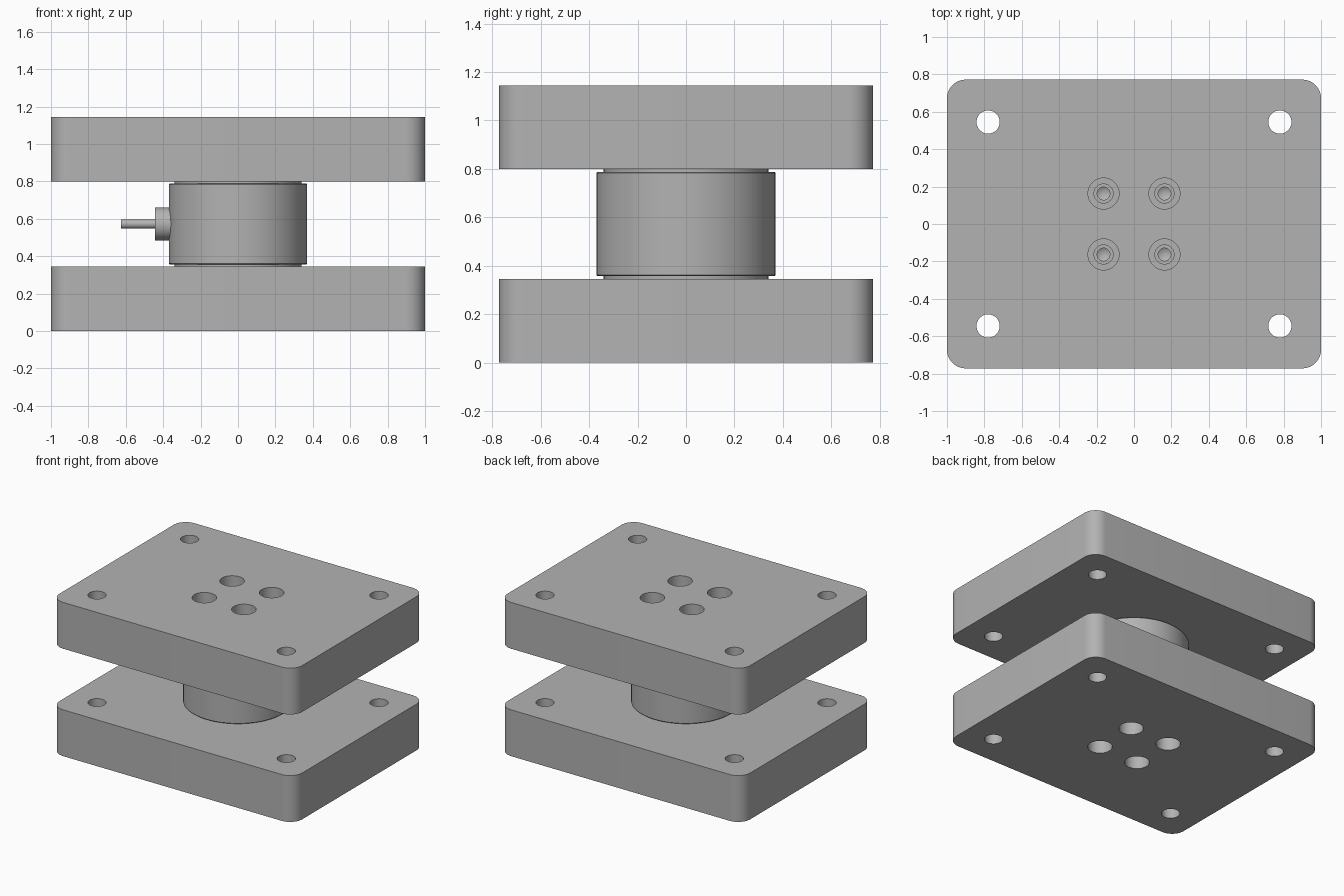
import bpy, bmesh, math
from mathutils import Matrix

cube = bpy.data.objects.get("Cube")
if cube:
    bpy.data.objects.remove(cube, do_unlink=True)

GREY = (0.45, 0.45, 0.45, 1)
steel = bpy.data.materials.new("plain grey metal")
steel.use_nodes = True
steel.diffuse_color = GREY
steel.node_tree.nodes["Principled BSDF"].inputs["Base Color"].default_value = GREY

PLATE_H, GAP_TOP, TOTAL = 0.345, 0.80, 1.145
MID = TOTAL / 2
BOLT = 0.163
SIGNS = [(a, b) for a in (-1, 1) for b in (-1, 1)]


def lathe(bm, profile, matrix=Matrix(), steps=48):
    """Closed solid of revolution about z from (radius, height) pairs."""
    rings = []
    for r, z in profile:
        if r == 0:
            rings.append([bm.verts.new(matrix @ Matrix.Translation((0, 0, z)).translation)])
            continue
        ring = []
        for i in range(steps):
            a = math.tau * i / steps
            p = Matrix.Translation((r * math.cos(a), r * math.sin(a), z)).translation
            ring.append(bm.verts.new(matrix @ p))
        rings.append(ring)
    for lo, hi in zip(rings, rings[1:]):
        for i in range(steps):
            j = (i + 1) % steps
            quad = [lo[i % len(lo)], lo[j % len(lo)], hi[j % len(hi)], hi[i % len(hi)]]
            bm.faces.new(list(dict.fromkeys(quad)))
    for ring in (rings[0], rings[-1]):
        if len(ring) > 1:
            bm.faces.new(ring)


def finish(bm, name):
    bmesh.ops.recalc_face_normals(bm, faces=bm.faces)
    mesh = bpy.data.meshes.new(name)
    bm.to_mesh(mesh)
    bm.free()
    mesh.materials.append(steel)
    ob = bpy.data.objects.new(name, mesh)
    bpy.context.collection.objects.link(ob)
    return ob


def smooth(ob):
    bpy.ops.object.select_all(action='DESELECT')
    ob.select_set(True)
    bpy.context.view_layer.objects.active = ob
    bpy.ops.object.shade_smooth_by_angle(angle=math.radians(30))


def drill(ob, cutter):
    """Cut the holes out and discard the cutter."""
    mod = ob.modifiers.new("holes", 'BOOLEAN')
    mod.operation, mod.solver, mod.object = 'DIFFERENCE', 'EXACT', cutter
    cutter.hide_render = True
    bpy.context.view_layer.objects.active = ob
    bpy.ops.object.modifier_apply(modifier=mod.name)
    bpy.data.objects.remove(cutter, do_unlink=True)


def flip(upper):
    """Places a part drawn for the bottom, or mirrors it to the top."""
    return Matrix.Translation((0, 0, TOTAL)) @ Matrix.Scale(-1, 4, (0, 0, 1)) if upper else Matrix()


# Rounded mounting plates with through holes and counterbored bolt holes
def plate(name, upper):
    m = flip(upper)
    bm = bmesh.new()
    bmesh.ops.create_cube(bm, size=1, matrix=m @ Matrix.Translation((0, 0, PLATE_H / 2))
                          @ Matrix.Diagonal((2, 1.544, PLATE_H, 1)))
    upright = [e for e in bm.edges if abs(e.verts[0].co.z - e.verts[1].co.z) > 0.1]
    bmesh.ops.bevel(bm, geom=upright, offset=0.1, segments=10, profile=0.5, affect='EDGES')
    ob = finish(bm, name)
    cut = bmesh.new()
    for sx, sy in SIGNS:
        lathe(cut, [(0.062, -0.1), (0.062, PLATE_H + 0.1)],
              m @ Matrix.Translation((sx * 0.78, sy * 0.545, 0)))
        lathe(cut, [(0.083, -0.1), (0.083, 0.2), (0.051, 0.2), (0.051, PLATE_H + 0.1)],
              m @ Matrix.Translation((sx * BOLT, sy * BOLT, 0)))
    drill(ob, finish(cut, name + "_cutter"))
    smooth(ob)


plate("bottom_plate", False)
plate("top_plate", True)

# Round sensor body with a shallow raised face at each end
half = [(0.34, PLATE_H), (0.34, 0.357), (0.365, 0.357), (0.37, 0.362)]
bm = bmesh.new()
lathe(bm, half + [(r, TOTAL - z) for r, z in reversed(half)], steps=96)
body = finish(bm, "sensor_body")

# Blind tapped holes with a conical drill tip
cut = bmesh.new()
for upper in (False, True):
    for sx, sy in SIGNS:
        lathe(cut, [(0.034, PLATE_H - 0.05), (0.034, 0.49), (0, 0.51)],
              flip(upper) @ Matrix.Translation((sx * BOLT, sy * BOLT, 0)), 32)
drill(body, finish(cut, "tapped_hole_cutter"))
smooth(body)

# Cable gland and cable stub pointing to the right side
side = Matrix.Translation((0, 0, MID)) @ Matrix.Rotation(-math.pi / 2, 4, 'Y')
for name, radius, start, end in (("cable_gland", 0.088, 0.345, 0.445),
                                 ("cable", 0.024, 0.44, 0.625)):
    bm = bmesh.new()
    lathe(bm, [(radius, start), (radius, end)], side)
    smooth(finish(bm, name))
